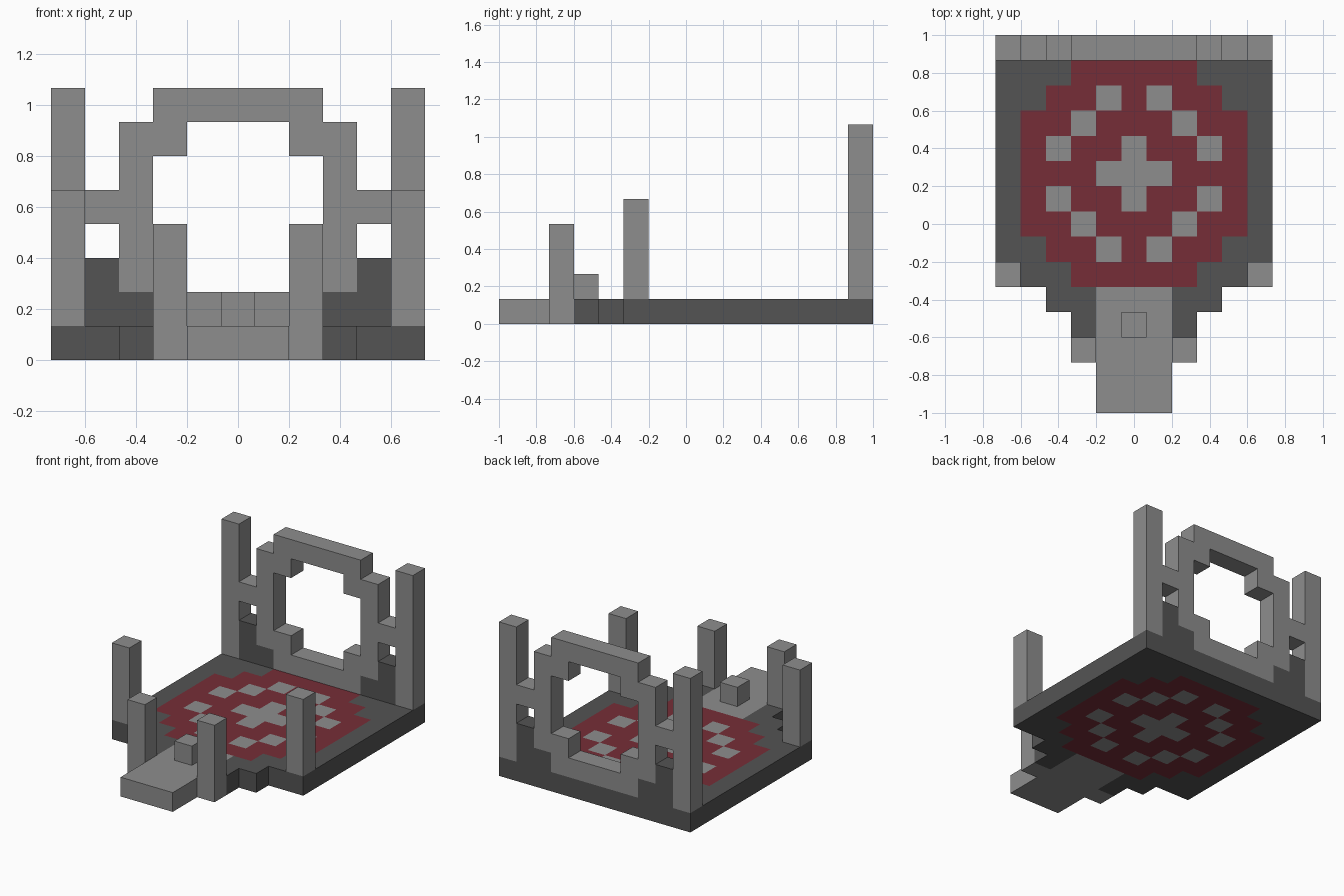
import bpy
import bmesh
from mathutils import Matrix, Vector

U = 2 / 15  # edge of one block

cube = bpy.data.objects.get("Cube")
if cube:
    bpy.data.objects.remove(cube)


def make_material(name, rgb):
    mat = bpy.data.materials.new(name)
    mat.use_nodes = True
    mat.diffuse_color = (*rgb, 1)
    mat.node_tree.nodes["Principled BSDF"].inputs["Base Color"].default_value = (*rgb, 1)
    return mat


light = make_material("light stone", (0.27, 0.27, 0.27))
dark = make_material("dark stone", (0.088, 0.088, 0.088))
red = make_material("red carpet", (0.18, 0.027, 0.038))

owner = {}      # block -> part name; later parts replace earlier ones
materials = {}  # part name -> material


def fill(part, mat, xs, ys, zs):
    """Fill a range of blocks, mirrored across the centre line."""
    materials[part] = mat
    for x in xs:
        for y in ys:
            for z in zs:
                owner[x, y, z] = owner[-x, y, z] = part


def span(first, last):
    return range(first, last + 1)


# Stepped floor slab
for half, first, last in ((2, 2, 3), (3, 4, 4), (5, 5, 14)):
    fill("floor_slab", dark, span(0, half), span(first, last), [0])

# Round carpet with its ring of squares and central cross
for half, first, last in ((2, 5, 13), (3, 6, 12), (4, 7, 11)):
    fill("carpet", red, span(0, half), span(first, last), [0])
for x, dy in ((1, 3), (2, 2), (3, 1)):
    fill("carpet_squares", light, [x], [9 - dy, 9 + dy], [0])
fill("carpet_cross", light, [0], span(8, 10), [0])
fill("carpet_cross", light, [1], [9], [0])

# Entrance walkway with a small pedestal
fill("walkway", light, span(0, 1), span(0, 4), [0])
fill("pedestal", light, [0], [3], [1])

# Posts, short at the entrance and tallest at the back
fill("entrance_posts", light, [2], [2], span(0, 3))
fill("front_posts", light, [5], [5], span(1, 4))
fill("back_posts", light, [5], [14], span(1, 7))

# Back wall: dark footing, round window ring and side braces
fill("ring_footing", dark, [3, 4], [14], [1])
fill("ring_footing", dark, [4], [14], [2])
fill("window_ring", light, span(0, 2), [14], [1, 7])
fill("window_ring", light, [2], [14], [2, 6])
fill("window_ring", light, [3], [14], span(2, 6))
fill("ring_braces", light, [4], [14], [4])


def build(part):
    """Join the blocks of one part, keeping only the exposed faces."""
    bm = bmesh.new()
    for cell in [c for c, p in owner.items() if p == part]:
        centre = Vector((cell[0], cell[1] - 7, cell[2] + 0.5)) * U
        made = bmesh.ops.create_cube(bm, size=U, matrix=Matrix.Translation(centre))
        hidden = []
        for face in {f for v in made["verts"] for f in v.link_faces}:
            step = (face.calc_center_median() - centre) * 2 / U
            if tuple(c + round(s) for c, s in zip(cell, step)) in owner:
                hidden.append(face)
        bmesh.ops.delete(bm, geom=hidden, context="FACES")
    bmesh.ops.remove_doubles(bm, verts=bm.verts, dist=U / 100)
    mesh = bpy.data.meshes.new(part)
    bm.to_mesh(mesh)
    bm.free()
    mesh.materials.append(materials[part])
    bpy.context.scene.collection.objects.link(bpy.data.objects.new(part, mesh))


for part in materials:
    build(part)
